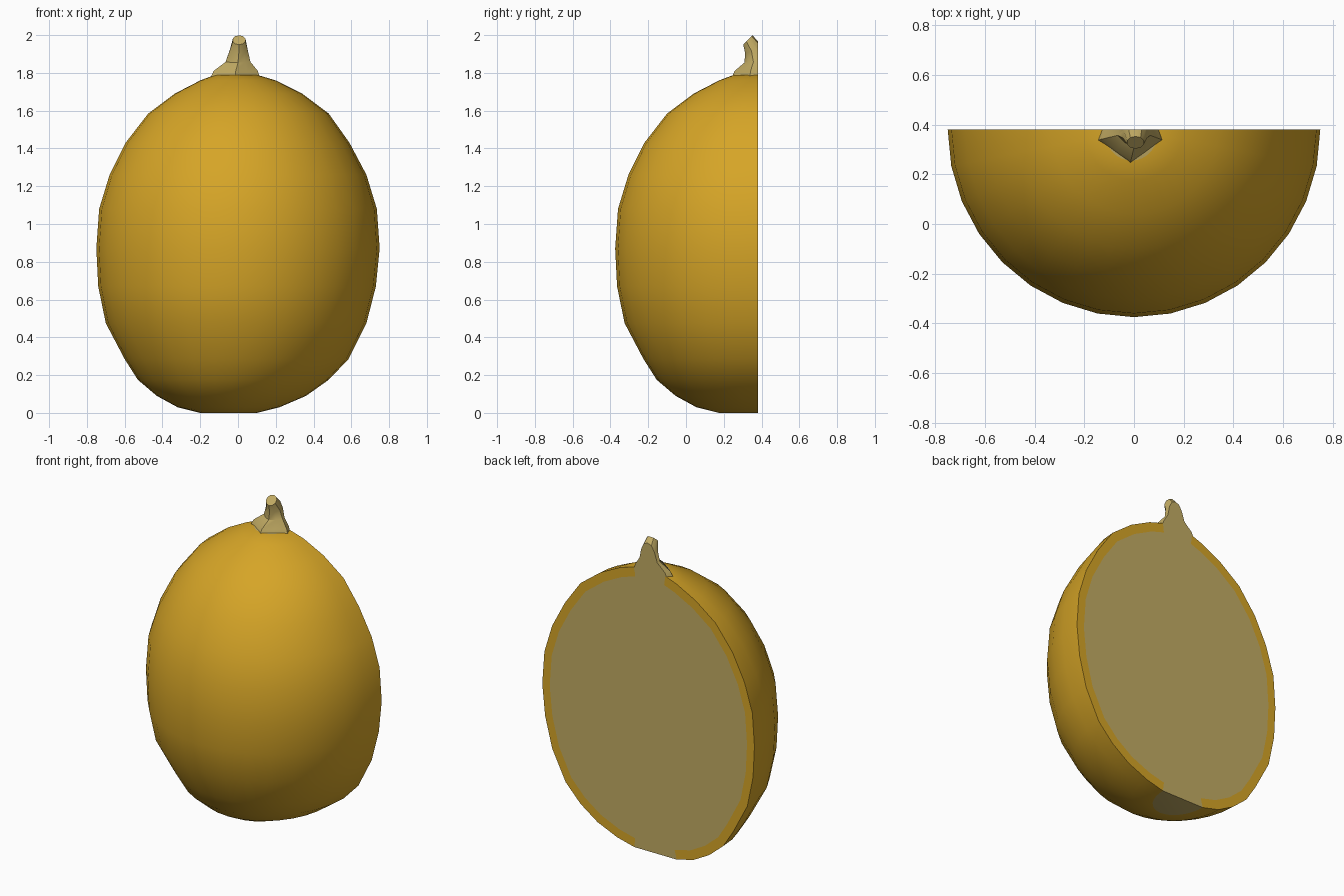
import bpy, bmesh, math
from mathutils import Vector

if "Cube" in bpy.data.objects:
    bpy.data.objects.remove(bpy.data.objects["Cube"])

CUT = 0.38      # y of the flat cut
SEG = 16        # sides around the half body


def material(name, rgb):
    m = bpy.data.materials.new(name)
    m.diffuse_color = (*rgb, 1)
    m.use_nodes = True
    m.node_tree.nodes["Principled BSDF"].inputs["Base Color"].default_value = m.diffuse_color
    return m


rind_mat = material("golden rind", (0.67, 0.375, 0.02))
flesh_mat = material("pale flesh and stem", (0.54, 0.41, 0.127))


def finish(bm, name, mats, angle):
    bmesh.ops.recalc_face_normals(bm, faces=bm.faces)
    me = bpy.data.meshes.new(name)
    bm.to_mesh(me)
    bm.free()
    ob = bpy.data.objects.new(name, me)
    bpy.context.collection.objects.link(ob)
    for m in mats:
        me.materials.append(m)
    bpy.ops.object.select_all(action='DESELECT')
    ob.select_set(True)
    bpy.context.view_layer.objects.active = ob
    bpy.ops.object.shade_smooth_by_angle(angle=math.radians(angle))
    return ob


# Half squash body: rings of (height, left reach, right reach)
rings = [(0, .20, .10), (.03, .32, .22), (.09, .43, .36), (.175, .53, .48),
         (.285, .60, .585), (.475, .70, .68), (.67, .74, .73), (.87, .75, .75),
         (1.08, .735, .735), (1.26, .68, .68), (1.43, .595, .59),
         (1.585, .475, .48), (1.69, .335, .34), (1.76, .20, .20), (1.79, .12, .10)]
bm = bmesh.new()
grid = []
for z, l, r in rings:
    row = []
    for i in range(SEG + 1):
        t = math.pi * i / SEG
        row.append(bm.verts.new(((r - l) / 2 - (r + l) / 2 * math.cos(t),
                                 CUT - (l + .005) * math.sin(t), z)))
    grid.append(row)
for a, b in zip(grid, grid[1:]):
    for i in range(SEG):
        bm.faces.new((a[i], a[i + 1], b[i + 1], b[i]))

# Blossom scar below, hidden cap under the stem
for row in (grid[0], grid[-1]):
    bm.faces.new(row).material_index = 1

# Cut face: a rind band on each side, flesh between
loop = []
for side in (0, SEG):
    outer = [row[side] for row in grid]
    inner = [bm.verts.new((v.co.x * .93, CUT, .88 + (v.co.z - .88) * .935)) for v in outer]
    for i in range(len(outer) - 1):
        bm.faces.new((outer[i], outer[i + 1], inner[i + 1], inner[i]))
    part = [outer[0]] + inner + [outer[-1]]
    loop += part if side == 0 else part[::-1]
bm.faces.new(loop).material_index = 1
finish(bm, "half_squash_body", [rind_mat, flesh_mat], 40)

# Stem: ridged rings that bend forward, then sliced by the same cut
stem = [((-.015, .38, 1.775), .125, 0, .10), ((-.012, .38, 1.81), .112, 0, .10),
        ((0, .378, 1.86), .066, 5, .05), ((.004, .362, 1.92), .05, 20, .03),
        ((.006, .328, 1.974), .035, 45, 0)]
N = 10
bm = bmesh.new()
prev = None
for c, r, tilt, ridge in stem:
    k = math.radians(tilt)
    row = []
    for i in range(N):
        t = 2 * math.pi * (i + .5) / N
        rr = r * (1 + (ridge if i % 2 else -ridge))
        s = rr * math.sin(t)
        row.append(bm.verts.new(Vector(c) + Vector((rr * math.cos(t), s * math.cos(k), s * math.sin(k)))))
    if prev:
        for i in range(N):
            j = (i + 1) % N
            bm.faces.new((prev[i], prev[j], row[j], row[i]))
    else:
        bm.faces.new(row[::-1])
    prev = row
bm.faces.new(prev)
cut = bmesh.ops.bisect_plane(bm, geom=bm.verts[:] + bm.edges[:] + bm.faces[:],
                             plane_co=(0, CUT, 0), plane_no=(0, 1, 0), clear_outer=True)
edges = [e for e in bm.edges if e.is_boundary]
bmesh.ops.holes_fill(bm, edges=edges, sides=0)
finish(bm, "stem", [flesh_mat], 35)
